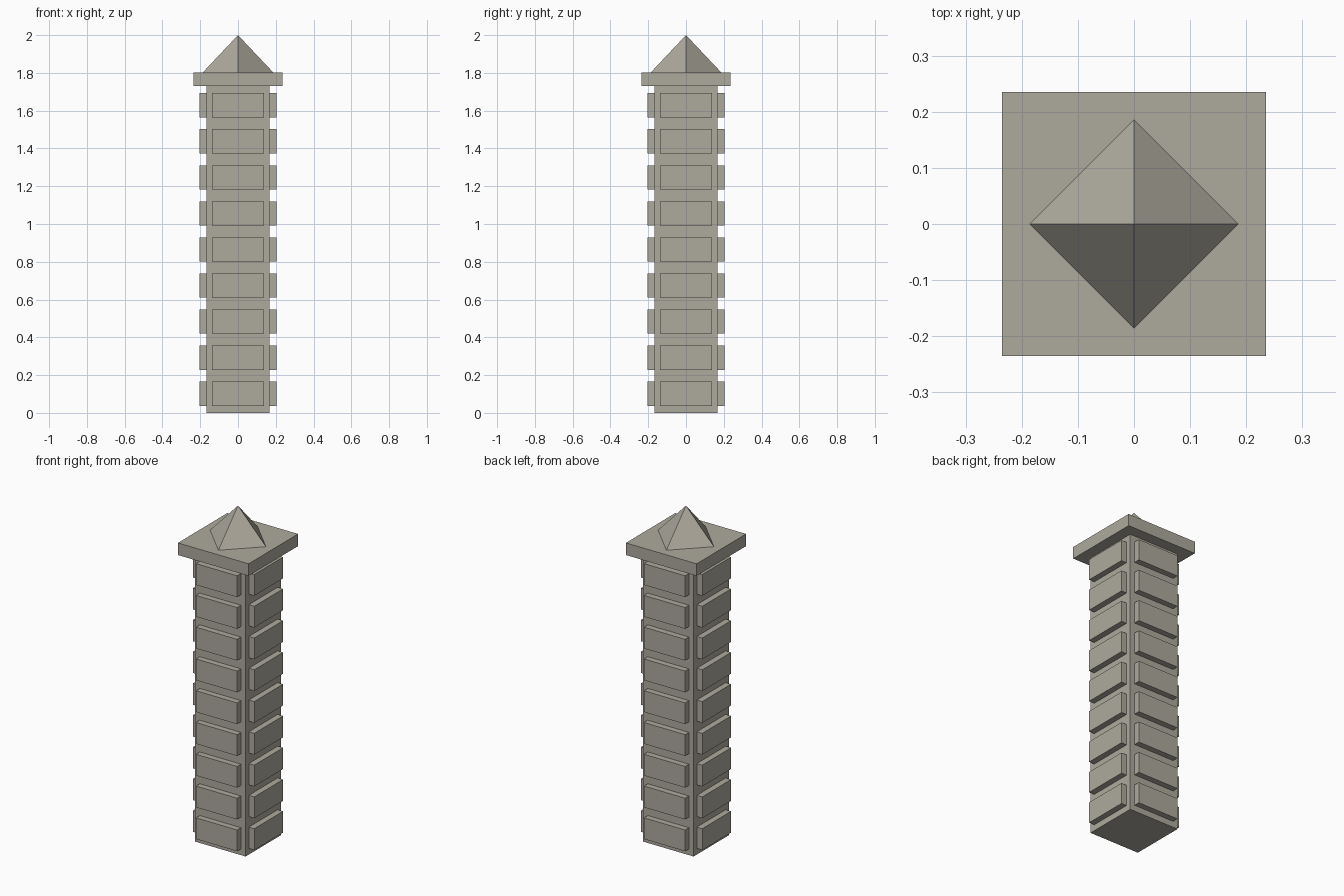
import bpy
from math import pi
from mathutils import Matrix, Vector

cube = bpy.data.objects.get("Cube")
if cube:
    bpy.data.objects.remove(cube, do_unlink=True)

stone = bpy.data.materials.new("warm_grey_stone")
stone.use_nodes = True
colour = (0.42, 0.40, 0.34, 1)
stone.diffuse_color = colour
stone.node_tree.nodes["Principled BSDF"].inputs["Base Color"].default_value = colour


def box(name, centre, size):
    """Add a stone box with its size baked into the mesh."""
    bpy.ops.mesh.primitive_cube_add(size=1, location=centre)
    obj = bpy.context.object
    obj.name = name
    obj.data.transform(Matrix.Diagonal((*size, 1)))
    obj.data.materials.append(stone)
    return obj


# Square shaft and overhanging cap slab
SHAFT, CAP_BOTTOM, CAP_TOP = 0.336, 1.73, 1.803
box("shaft", (0, 0, CAP_BOTTOM / 2), (SHAFT, SHAFT, CAP_BOTTOM))
box("cap_slab", (0, 0, (CAP_BOTTOM + CAP_TOP) / 2), (0.47, 0.47, CAP_TOP - CAP_BOTTOM))

# Pyramid finial, corners pointing along the axes
bpy.ops.mesh.primitive_cone_add(vertices=4, radius1=0.186, radius2=0,
                                depth=2 - CAP_TOP, location=(0, 0, (2 + CAP_TOP) / 2))
finial = bpy.context.object
finial.name = "pyramid_finial"
finial.data.materials.append(stone)

# Raised stone blocks: nine courses on each of the four sides
DEPTH = 0.036
for side, label in enumerate(("front", "left", "back", "right")):
    turn = Matrix.Rotation(side * pi / 2, 3, 'Z')
    for course in range(9):
        centre = turn @ Vector((0, -(SHAFT + DEPTH) / 2, 0.101 + course * 0.191))
        block = box(f"{label}_block_{course + 1}", centre, (0.274, DEPTH, 0.128))
        block.rotation_euler.z = side * pi / 2
